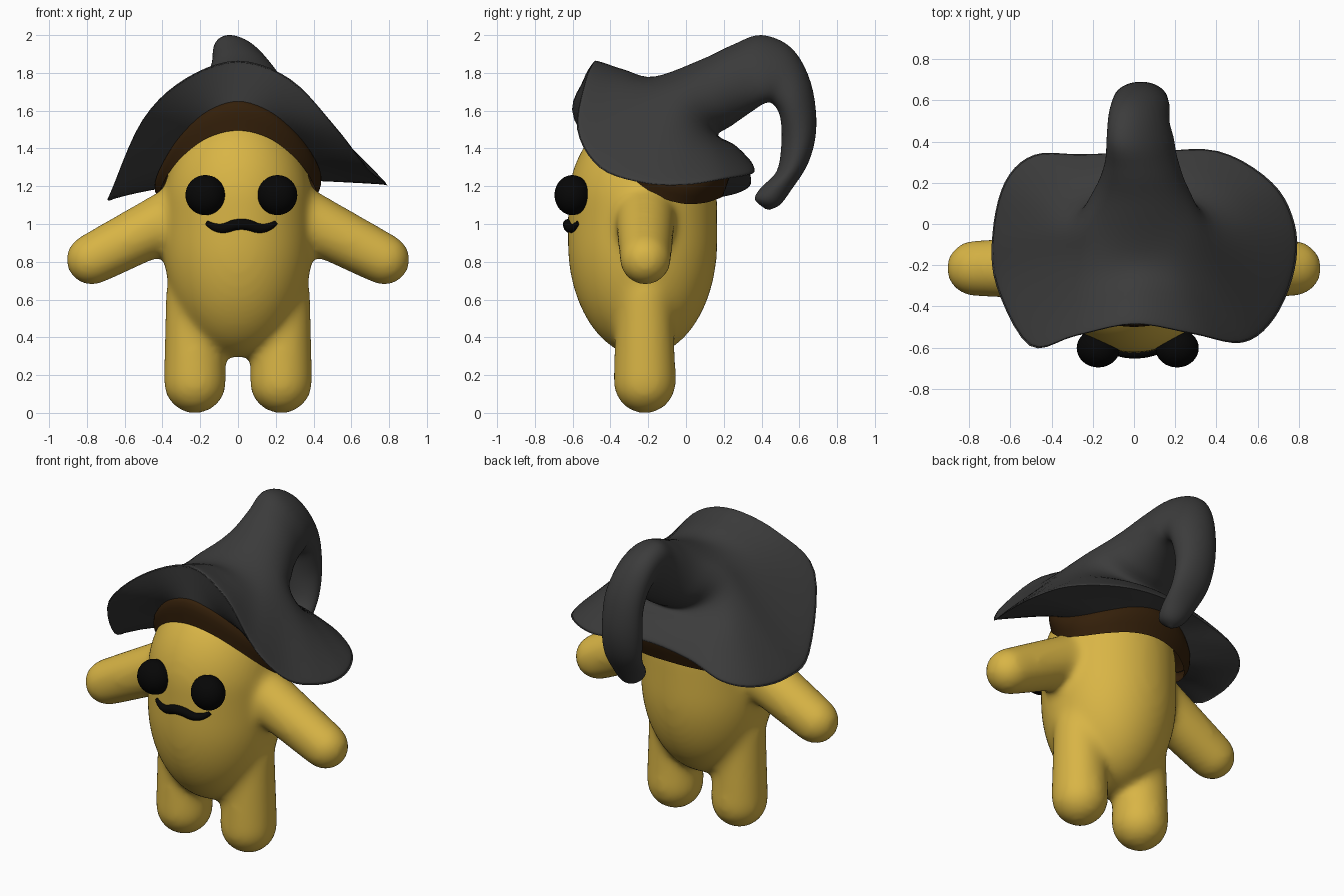
import bpy, bmesh, math
from mathutils import Vector, Matrix

if "Cube" in bpy.data.objects:
    bpy.data.objects.remove(bpy.data.objects["Cube"])


def material(name, rgb):
    m = bpy.data.materials.new(name)
    m.diffuse_color = (*rgb, 1)
    m.use_nodes = True
    m.node_tree.nodes["Principled BSDF"].inputs["Base Color"].default_value = m.diffuse_color
    return m


YELLOW = material("mustard_yellow", (0.69, 0.46, 0.06))
GREY = material("charcoal_grey", (0.045, 0.045, 0.045))
BROWN = material("dark_brown", (0.034, 0.014, 0.003))
BLACK = material("black", (0.002, 0.002, 0.002))


def finish(bm, name, mat):
    bmesh.ops.recalc_face_normals(bm, faces=bm.faces)
    for f in bm.faces:
        f.smooth = True
    me = bpy.data.meshes.new(name)
    bm.to_mesh(me)
    bm.free()
    me.materials.append(mat)
    ob = bpy.data.objects.new(name, me)
    bpy.context.collection.objects.link(ob)
    return ob


def spline(pts, steps, closed):
    """Smooth points running through the given ones."""
    n, out = len(pts), []
    for i in range(n if closed else n - 1):
        ids = [i - 1, i, i + 1, i + 2]
        a, b, c, d = [pts[k % n] if closed else pts[min(max(k, 0), n - 1)] for k in ids]
        for s in range(steps):
            t = s / steps
            out.append(0.5 * (2 * b + (c - a) * t + (2 * a - 5 * b + 4 * c - d) * t * t
                              + (3 * b - a - 3 * c + d) * t ** 3))
    if not closed:
        out.append(pts[-1])
    return out


def loft(rings, name, mat, around=5, along=5, smooth=0):
    """Smooth skin through closed rings, capped at the last one."""
    fine = [spline(r, around, True) for r in rings]
    cols = [spline(list(c), along, False) for c in zip(*fine)]
    bm = bmesh.new()
    v = [[bm.verts.new(p) for p in c] for c in cols]
    n = len(v)
    for i in range(n):
        for j in range(len(v[0]) - 1):
            bm.faces.new((v[i][j], v[(i + 1) % n][j], v[(i + 1) % n][j + 1], v[i][j + 1]))
    bm.faces.new([c[-1] for c in v])
    return finish(bm, name, mat)


def capsule(bm, p, q, r1, r2):
    p, q = Vector(p), Vector(q)
    rot = (q - p).to_track_quat('Z', 'Y')
    for v in bmesh.ops.create_uvsphere(bm, u_segments=32, v_segments=20, radius=1)["verts"]:
        top = v.co.z > 0.001
        v.co = (q if top else p) + rot @ (v.co * (r2 if top else r1))


# Body: torso, arms and legs fused into one soft form
bm = bmesh.new()
for v in bmesh.ops.create_uvsphere(bm, u_segments=48, v_segments=32, radius=1)["verts"]:
    x, y, z = v.co
    v.co = (0.395 * x, -0.23 + 0.397 * y, 1.1 + 0.5 * z if z > 0.001 else 0.9 + 0.605 * z)
for s in (-1, 1):
    capsule(bm, (s * 0.228, -0.218, 0.162), (s * 0.235, -0.22, 0.62), 0.168, 0.15)
    capsule(bm, (s * 0.775, -0.215, 0.812), (s * 0.36, -0.215, 1.025), 0.138, 0.162)
body = finish(bm, "body", YELLOW)
remesh = body.modifiers.new("fuse", 'REMESH')
remesh.mode = 'VOXEL'
remesh.voxel_size = 0.018
remesh.use_smooth_shade = True
soft = body.modifiers.new("soften", 'SMOOTH')
soft.factor = 0.5
soft.iterations = 36

# Eyes
for side, x in (("left", -0.173), ("right", 0.209)):
    bm = bmesh.new()
    bmesh.ops.create_uvsphere(bm, u_segments=32, v_segments=20, radius=1,
                              matrix=Matrix.Translation((x, -0.602, 1.153))
                              @ Matrix.Diagonal((0.105, 0.094, 0.106, 1)))
    finish(bm, side + "_eye", BLACK)

# Moustache: a wavy tapered tube following the face
cu = bpy.data.curves.new("moustache", 'CURVE')
cu.dimensions = '3D'
cu.bevel_depth = 0.03
cu.bevel_resolution = 4
cu.use_fill_caps = True
shape = [(-0.165, 1.008, 0.4), (-0.14, 0.985, 0.65), (-0.08, 0.968, 0.85), (-0.03, 0.995, 0.95),
         (0.018, 1.0, 0.95), (0.065, 0.995, 0.95), (0.115, 0.968, 0.85), (0.175, 0.985, 0.65),
         (0.2, 1.008, 0.4)]
sp = cu.splines.new('NURBS')
sp.points.add(len(shape) - 1)
for pt, (x, z, r) in zip(sp.points, shape):
    pt.co = (x, -0.235 - 0.39 * math.sqrt(1 - (x / 0.39) ** 2), z, 1)
    pt.radius = r
sp.use_endpoint_u = True
sp.use_smooth = True
cu.materials.append(BLACK)
bpy.context.collection.objects.link(bpy.data.objects.new("moustache", cu))

# Hat rings: 16 points each, starting at the front and going towards +x
ANG = [i * math.tau / 16 for i in range(16)]


def opening(w, cy, d, c0, c1, c2, right=0):
    return [Vector((w * math.sin(a), cy - d * math.cos(a), c0 + c1 * math.cos(a)
                    + c2 * math.cos(2 * a) + right * max(0, math.sin(a)) ** 3)) for a in ANG]


def cone_ring(yf, zf, yb, zb, cx, hw, lean):
    f, b = Vector((cx, yf, zf)), Vector((cx, yb, zb))
    return [(f + b) / 2 + (f - b) / 2 * math.cos(a)
            + Vector((hw * math.sin(a) + lean * math.cos(a), 0, 0)) for a in ANG]


inner = opening(0.43, -0.125, 0.355, 1.345, 0.165, 0.13, 0.05)
edge = [Vector(p) for p in (
    (0, -0.485, 1.855), (0.28, -0.53, 1.755), (0.52, -0.57, 1.50), (0.675, -0.45, 1.30),
    (0.77, -0.22, 1.22), (0.77, 0.0, 1.21), (0.66, 0.2, 1.24), (0.4, 0.35, 1.27),
    (0.06, 0.345, 1.32), (-0.25, 0.335, 1.28), (-0.48, 0.33, 1.2), (-0.62, 0.2, 1.15),
    (-0.68, -0.05, 1.13), (-0.66, -0.3, 1.19), (-0.5, -0.585, 1.55), (-0.28, -0.54, 1.76))]

# front y, front z, back y, back z, centre x, half width, sideways lean
cone = [cone_ring(*r) for r in (
    (-0.17, 1.78, 0.17, 1.47, 0.03, 0.33, 0),
    (0.08, 1.87, 0.24, 1.52, 0.035, 0.23, -0.01),
    (0.25, 1.95, 0.34, 1.59, 0.035, 0.175, -0.04),
    (0.40, 2.00, 0.42, 1.64, 0.03, 0.145, -0.075),
    (0.56, 1.93, 0.465, 1.63, 0.025, 0.135, -0.06),
    (0.66, 1.75, 0.50, 1.56, 0.035, 0.135, -0.03),
    (0.69, 1.52, 0.505, 1.42, 0.035, 0.13, 0),
    (0.65, 1.33, 0.48, 1.28, 0.05, 0.12, 0),
    (0.55, 1.17, 0.395, 1.19, 0.07, 0.10, 0),
    (0.495, 1.10, 0.365, 1.13, 0.08, 0.07, 0),
    (0.44, 1.075, 0.42, 1.08, 0.08, 0.01, 0))]
middle = [e.lerp(c, 0.5) + Vector((0, 0, 0.012 * (1 - math.cos(a))))
          for e, c, a in zip(edge, cone[0], ANG)]
# A rounded rim between the underside and the top of the brim
under = [e.lerp(i, 0.07) for e, i in zip(edge, inner)]
over = [e.lerp(m, 0.12) + Vector((0, 0, 0.012)) for e, m in zip(edge, middle)]
loft([inner, under, edge, over, middle] + cone, "hat", GREY)

# Brown lining band between the head and the brim
lower = opening(0.415, -0.15, 0.345, 1.235, 0.175, 0.085)
dome = [p.lerp(Vector((0, -0.1, 1.62)), 0.5) for p in inner]
loft([lower, [p + Vector((0, 0, 0.01)) for p in inner], dome], "hat_lining", BROWN)
